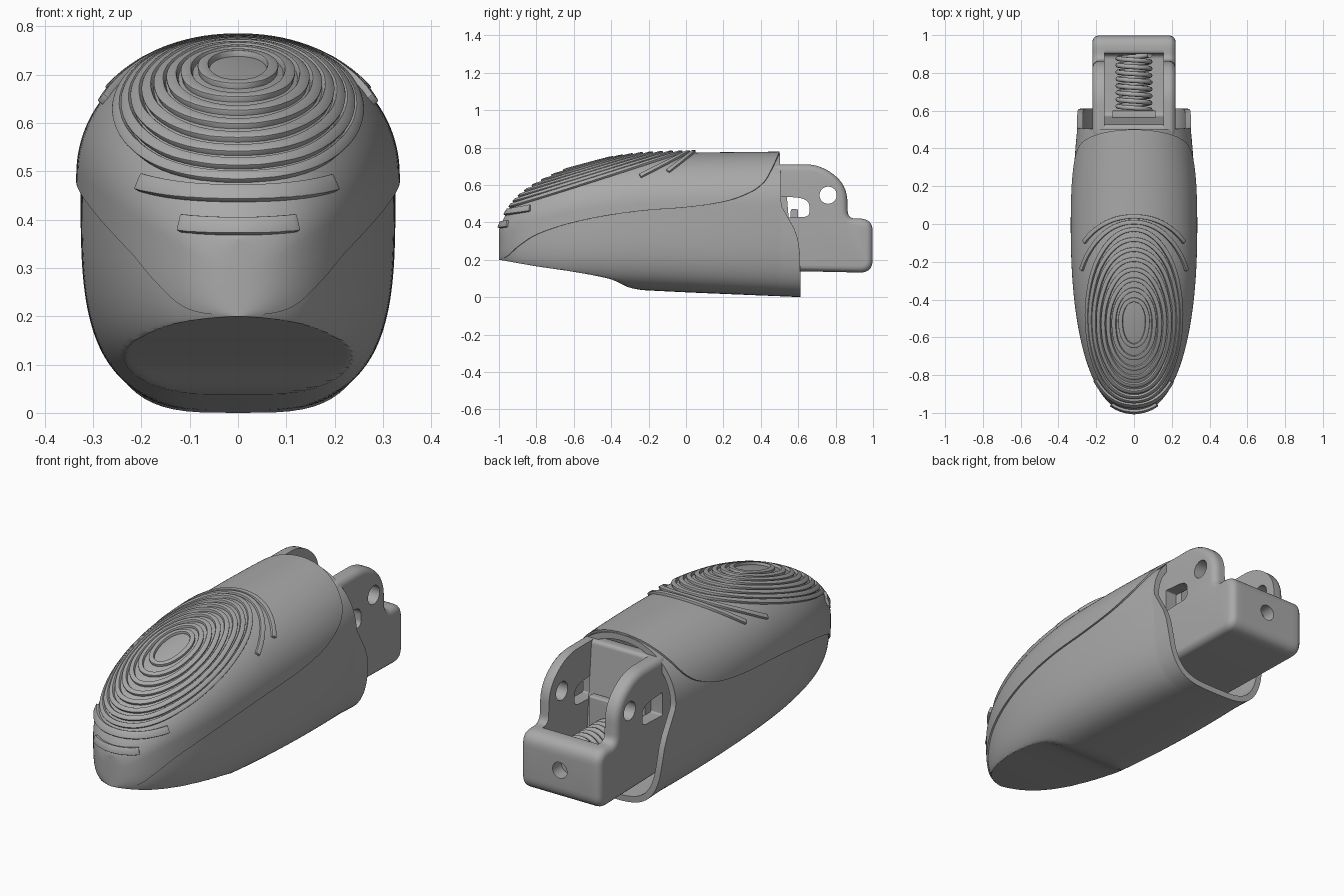
import bpy, bmesh, math
from mathutils import Vector
from mathutils.bvhtree import BVHTree

if "Cube" in bpy.data.objects:
    bpy.data.objects.remove(bpy.data.objects["Cube"])

grey = bpy.data.materials.new("plain_grey")
grey.use_nodes = True
grey.diffuse_color = (0.4, 0.4, 0.4, 1)
grey.node_tree.nodes["Principled BSDF"].inputs["Base Color"].default_value = (0.4, 0.4, 0.4, 1)


def make(name, bm):
    mesh = bpy.data.meshes.new(name)
    bm.to_mesh(mesh)
    bm.free()
    obj = bpy.data.objects.new(name, mesh)
    bpy.context.collection.objects.link(obj)
    mesh.materials.append(grey)
    return obj


def modify(obj, kind, **settings):
    mod = obj.modifiers.new(kind.lower(), kind)
    for key, value in settings.items():
        setattr(mod, key, value)
    bpy.context.view_layer.objects.active = obj
    bpy.ops.object.modifier_apply(modifier=mod.name)


def smooth(obj, angle=35):
    bpy.ops.object.select_all(action='DESELECT')
    obj.select_set(True)
    bpy.context.view_layer.objects.active = obj
    bpy.ops.object.shade_smooth_by_angle(angle=math.radians(angle))


def curve(*pts):
    """Smooth monotone curve through a few points."""
    d = [(b[1] - a[1]) / (b[0] - a[0]) for a, b in zip(pts, pts[1:])]
    m = [d[0]] + [2 * a * b / (a + b) if a * b > 0 else 0 for a, b in zip(d, d[1:])] + [d[-1]]

    def f(t):
        t = min(max(t, pts[0][0]), pts[-1][0])
        i = max(k for k in range(len(d)) if pts[k][0] <= t)
        h = pts[i + 1][0] - pts[i][0]
        u = (t - pts[i][0]) / h
        return (pts[i][1] * (1 + 2 * u) * (1 - u) ** 2 + h * m[i] * u * (1 - u) ** 2
                + pts[i + 1][1] * u * u * (3 - 2 * u) + h * m[i + 1] * u * u * (u - 1))
    return f


# Side outlines of the housing; the pad is the flat cut under the nose
top = curve((-1, .36), (-.97, .43), (-.9, .525), (-.8, .6), (-.6, .69), (-.4, .74),
            (-.2, .765), (0, .772), (.5, .778))
bottom = curve((-1, .2), (-.9, .13), (-.6, .065), (-.24, .038), (.61, 0))
pad = curve((-1, .2), (-.8, .165), (-.6, .135), (-.4, .095), (-.3, .05), (-.24, .037), (-.18, 0))
seam = curve((-1, .2), (-.97, .21), (-.9, .27), (-.8, .335), (-.6, .4), (-.4, .44),
             (-.2, .465), (0, .48), (.2, .51), (.35, .565), (.42, .62), (.46, .69), (.5, .778))
back_edge = curve((0, .612), (.2, .61), (.28, .603), (.35, .588), (.4, .552), (.45, .52),
                  (.52, .508), (.8, .502))


def half_width(y):
    if y < 0:
        return .335 * max(0, 1 - (-y) ** 2.3) ** (1 / 2.3)
    return .335 - .1 * y * y


def section(y, a, inset):
    """Point at angle a of the cross-section at y."""
    t, b = top(y), bottom(y)
    mid = b + .62 * (t - b)
    c, s = math.cos(a), math.sin(a)
    p, h = (2.1, t - mid - inset) if s > 0 else (3.6, mid - b)
    x = max(0, half_width(y) - inset) * math.copysign(abs(c) ** (2 / p), c)
    z = mid + h * math.copysign(abs(s) ** (2 / p), s)
    return Vector((x, y, max(z, pad(y))))


def seam_angle(y):
    t, b, s = top(y), bottom(y), seam(y)
    mid = b + .62 * (t - b)
    if s >= mid:
        return math.asin(min(1, (s - mid) / (t - mid)) ** 1.05)
    return -math.asin(min(1, (mid - s) / (mid - b)) ** 1.8)


def loft(upper, inset):
    rings, n, count = [], 80, 80
    for i in range(count + 1):
        y = -.25 - .75 * math.cos(math.pi * i / count)
        if upper and i == count:
            break
        a = seam_angle(y)
        lo, hi = (a, math.pi - a) if upper else (-math.pi - a, a)
        rings.append([section(y, lo + (hi - lo) * j / n, inset) for j in range(n + 1)])
    if not upper:
        # Skirt that follows the curved rear edge
        last = rings[-1]
        for k in range(1, 6):
            ring = []
            for p in last:
                y = .5 + (back_edge(p.z) - .5) * k / 5
                drop = (bottom(y) - bottom(.5)) * (1 if p.z < .2 else 0)
                ring.append(Vector((p.x, y, p.z + drop)))
            rings.append(ring)
    bm = bmesh.new()
    grid = [[bm.verts.new(p) for p in r] for r in rings]
    for r, q in zip(grid, grid[1:]):
        for j in range(n):
            bm.faces.new((r[j], q[j], q[j + 1], r[j + 1]))
    bmesh.ops.remove_doubles(bm, verts=bm.verts, dist=.0004)
    return bm


# Upper cap, kept as a surface for placing the ridges
cap_bm = loft(True, 0)
surface = BVHTree.FromBMesh(cap_bm)
cap = make("upper_cap", cap_bm)
body = make("lower_body", loft(False, .009))
for shell in (cap, body):
    modify(shell, 'SOLIDIFY', thickness=.03, offset=-1)
    smooth(shell, 30)

# Grip ridges: slanted slices running around the cap
ridge_bm = bmesh.new()


def ridge(centre, slope, lo, hi, steps, keep=None, width=.023):
    along = Vector((0, 1, slope)).normalized()
    hits = []
    for i in range(steps):
        a = lo + (hi - lo) * i / steps
        d = Vector((math.cos(a), 0, 0)) + along * math.sin(a)
        p, normal, _, _ = surface.ray_cast(centre + d * 1.6, -d)
        if p and (keep is None or keep(p)):
            hits.append((p, normal))
    n, closed, loops = len(hits), keep is None, []
    for i, (p, normal) in enumerate(hits):
        nxt = hits[(i + 1) % n if closed else min(i + 1, n - 1)][0]
        prv = hits[i - 1 if closed else max(i - 1, 0)][0]
        side = (nxt - prv).normalized().cross(normal).normalized() * width / 2
        loops.append([ridge_bm.verts.new(p + normal * h + side * s)
                      for h, s in ((-.012, -1), (.013, -1), (.013, 1), (-.012, 1))])
    for i in range(n if closed else n - 1):
        r, q = loops[i], loops[(i + 1) % n]
        for j in range(4):
            ridge_bm.faces.new((r[j], r[j - 1], q[j - 1], q[j]))
    if not closed:
        ridge_bm.faces.new(loops[0])
        ridge_bm.faces.new(loops[-1][::-1])


def front_point(z):
    return surface.ray_cast(Vector((.001, -3, z)), Vector((0, 1, 0)))[0]


def rear_point(y):
    return surface.ray_cast(Vector((.001, y, 3)), Vector((0, 0, -1)))[0]


for k in range(8):
    f, r = front_point(.675 - .027 * k), rear_point(-.4 + .053 * k)
    mid = (f + r) / 2
    mid.x = 0
    ridge(mid, (r.z - f.z) / (r.y - f.y), 0, math.tau, 120)
for y, slope, end in ((.01, .5, -.25), (.04, .75, -.1)):
    c = rear_point(y) - Vector((0, .45, .45 * slope))
    ridge(c, slope, -.6, math.pi + .6, 140, lambda p: p.y > end)
for z, reach in ((.452, .2), (.385, .125)):
    c = front_point(z) + Vector((0, .5, .09))
    ridge(c, .18, math.pi, math.tau, 140, lambda p: abs(p.x) < reach and p.y < -.5, .036)
bmesh.ops.recalc_face_normals(ridge_bm, faces=ridge_bm.faces)
ridges = make("grip_ridges", ridge_bm)
modify(ridges, 'BEVEL', width=.003, segments=2, limit_method='ANGLE', angle_limit=.9)
smooth(ridges, 40)


# Rear frame: two pierced ears joined by a middle with a pocket
def rounded(*corners):
    """Clockwise side outline (y, z, corner radius) with rounded corners."""
    pts = []
    for i, (y, z, r) in enumerate(corners):
        p = Vector((y, z))
        a = p + (Vector(corners[i - 1][:2]) - p).normalized() * r
        b = p + (Vector(corners[(i + 1) % len(corners)][:2]) - p).normalized() * r
        steps = 8 if r else 0
        for k in range(steps + 1):
            t = k / max(steps, 1)
            pts.append(a * (1 - t) ** 2 + p * 2 * t * (1 - t) + b * t * t)
    return pts


def circle(cx, cy, r, n=28):
    return [Vector((cx + r * math.cos(math.tau * i / n), cy + r * math.sin(math.tau * i / n)))
            for i in range(n)]


def shrink(pts, d):
    out = []
    for i, p in enumerate(pts):
        e, f = (p - pts[i - 1]).normalized(), (pts[(i + 1) % len(pts)] - p).normalized()
        m, n = Vector((e.y, -e.x)), Vector((f.y, -f.x))
        out.append(p + (m + n) * d / (1 + m.dot(n)))
    return out


def tube(bm, loops):
    for a, b in zip(loops, loops[1:]):
        for i in range(len(a)):
            bm.faces.new((a[i - 1], a[i], b[i], b[i - 1]))


def rim(bm, loop):
    return [bm.edges.get((loop[i - 1], loop[i])) for i in range(len(loop))]


def plate(outline, holes, layers):
    """Solid stacked across x from (x, inset) layers, pierced by the holes."""
    bm = bmesh.new()
    ends = (layers[0][0], layers[-1][0])
    groups = [[[bm.verts.new((x, *p)) for p in shrink(outline, d)] for x, d in layers]]
    groups += [[[bm.verts.new((x, *p)) for p in hole] for x in ends] for hole in holes]
    for g in groups:
        tube(bm, g)
    for end in (0, -1):
        bmesh.ops.triangle_fill(bm, use_beauty=True, edges=[e for g in groups for e in rim(bm, g[end])])
    bmesh.ops.recalc_face_normals(bm, faces=bm.faces)
    return bm


ear_outline = rounded((.3, .145, 0), (.3, .6, 0), (.47, .71, .03), (.72, .71, .085), (.86, .6, .085),
                      (.866, .42, .04), (.998, .42, .07), (.998, .13, .07))
slot = rounded((.5, .425, .01), (.5, .54, .01), (.62, .53, .03), (.66, .51, .03), (.66, .43, .03))
arc = [math.pi / 2 * k / 5 for k in range(6)]
for side, name in ((1, "left_ear"), (-1, "right_ear")):
    layers = [(side * .155, 0)] + [(side * (.185 + .035 * math.sin(a)), .035 * (1 - math.cos(a)))
                                   for a in arc]
    smooth(make(name, plate(ear_outline, [slot, circle(.76, .545, .046)], layers)))

middle_bm = plate(rounded((.3, .145, 0), (.3, .6, 0), (.47, .71, .03), (.525, .71, .02), (.57, .17, .03),
                          (.9, .17, .03), (.9, .42, .02), (.998, .42, .07), (.998, .13, .07)),
                  [], [(-.156, 0), (.156, 0)])
# Screw hole sunk into the rear face
back = max(middle_bm.faces, key=lambda f: f.calc_center_median().y)
edges = list(back.edges)
bmesh.ops.delete(middle_bm, geom=[back], context='FACES_ONLY')
hole = [[middle_bm.verts.new((p.x, y, p.y)) for p in circle(0, .28, .04)] for y in (.998, .93)]
tube(middle_bm, hole)
bmesh.ops.triangle_fill(middle_bm, use_beauty=True, edges=edges + rim(middle_bm, hole[0]))
middle_bm.faces.new(hole[1])
bmesh.ops.recalc_face_normals(middle_bm, faces=middle_bm.faces)
smooth(make("frame_middle", middle_bm))

# Spring and its seat inside the pocket
seat = rounded((.56, .16, 0), (.56, .47, .01), (.6, .47, .01), (.6, .16, 0))
smooth(make("spring_seat", plate(seat, [], [(-.115, 0), (.115, 0)])))
data = bpy.data.curves.new("spring", 'CURVE')
data.dimensions, data.bevel_depth, data.bevel_resolution = '3D', .013, 2
turns, per = 8, 24
path = data.splines.new('POLY')
path.points.add(turns * per)
for i, p in enumerate(path.points):
    a = math.tau * i / per
    p.co = (.085 * math.cos(a), .605 + .29 * i / (turns * per), .29 + .085 * math.sin(a), 1)
data.materials.append(grey)
spring = bpy.data.objects.new("spring", data)
bpy.context.collection.objects.link(spring)
